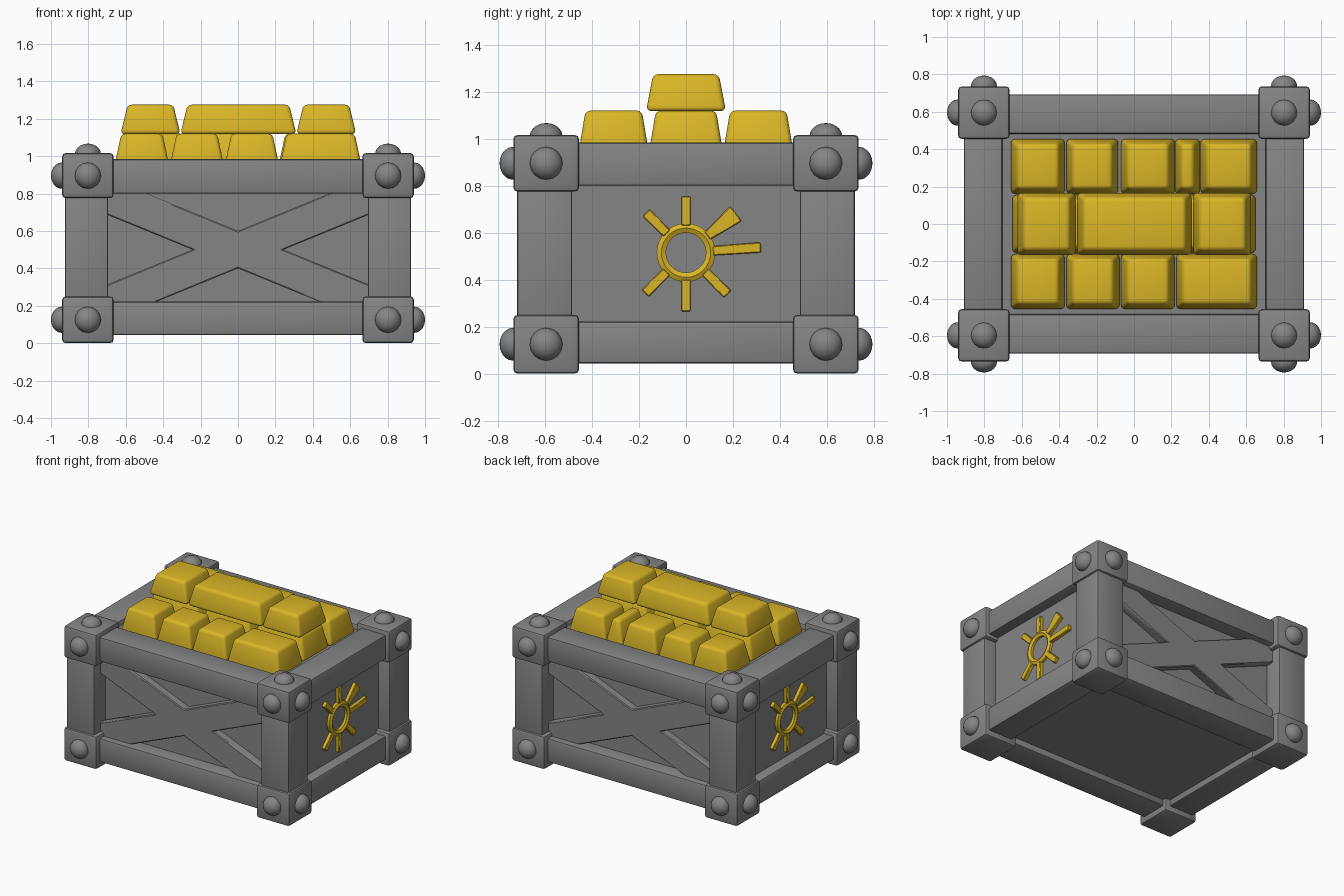
import bpy, bmesh, math
from mathutils import Matrix, Vector

if "Cube" in bpy.data.objects:
    bpy.data.objects.remove(bpy.data.objects["Cube"])


def material(name, color):
    m = bpy.data.materials.new(name)
    m.diffuse_color = (*color, 1)
    m.use_nodes = True
    m.node_tree.nodes["Principled BSDF"].inputs["Base Color"].default_value = m.diffuse_color
    return m


GREY = material("grey_metal", (0.235, 0.235, 0.235))
GOLD = material("gold", (0.70, 0.47, 0.02))


def finish(name, bm, mat, bevel=0.0, segments=2, angle=40):
    """Bevel all sharp edges, shade smooth by angle and link the object."""
    bmesh.ops.recalc_face_normals(bm, faces=bm.faces)
    if bevel:
        edges = [e for e in bm.edges if e.calc_face_angle(0) > 0.5]
        bmesh.ops.bevel(bm, geom=edges, offset=bevel, segments=segments,
                        profile=0.5, affect='EDGES', clamp_overlap=True)
    for f in bm.faces:
        f.smooth = True
    me = bpy.data.meshes.new(name)
    bm.to_mesh(me)
    bm.free()
    me.set_sharp_from_angle(angle=math.radians(angle))
    me.materials.append(mat)
    ob = bpy.data.objects.new(name, me)
    bpy.context.collection.objects.link(ob)
    return ob


def frustum(name, lo, hi, mat, bevel=0.012, taper=(0, 0), segments=2):
    """Box from lo to hi whose top is pulled in by taper on x and y."""
    bm = bmesh.new()
    bmesh.ops.create_cube(bm, size=1)
    for v in bm.verts:
        top = v.co.z > 0
        for i in range(3):
            plus = v.co[i] > 0
            p = hi[i] if plus else lo[i]
            if top and i < 2:
                p += -taper[i] if plus else taper[i]
            v.co[i] = p
    return finish(name, bm, mat, bevel, segments)


def prism(name, points, place, mat, bevel=0.0):
    """Extrude a 2D outline; place(u, v, w) maps it into space, w is 0 or 1."""
    bm = bmesh.new()
    a = [bm.verts.new(place(u, v, 0)) for u, v in points]
    b = [bm.verts.new(place(u, v, 1)) for u, v in points]
    bm.faces.new(a)
    bm.faces.new(b)
    for i in range(len(a)):
        j = (i + 1) % len(a)
        bm.faces.new((a[i], a[j], b[j], b[i]))
    return finish(name, bm, mat, bevel, 1)


def bolt(name, pos, normal):
    """Flattened dome pointing along normal."""
    bm = bmesh.new()
    bmesh.ops.create_uvsphere(bm, u_segments=16, v_segments=10, radius=1)
    rot = Vector((0, 0, 1)).rotation_difference(Vector(normal)).to_matrix().to_4x4()
    bmesh.ops.transform(bm, verts=bm.verts, matrix=Matrix.Translation(pos) @ rot
                        @ Matrix.Diagonal((0.07, 0.07, 0.057, 1)))
    finish(name, bm, GREY, angle=80)


# Crate body: recessed wall panels, floor and the deck under the bars
frustum("crate_body", (-0.83, -0.585, 0.09), (0.83, 0.585, 0.945), GREY, 0)

# Corner posts, corner blocks and bolts
for sx in (-1, 1):
    for sy in (-1, 1):
        cx, cy = sx * 0.81, sy * 0.6025
        frustum("corner_post", (cx - 0.115, cy - 0.1175, 0.1),
                (cx + 0.115, cy + 0.1175, 0.9), GREY)
        for z0, z1 in ((0.0, 0.25), (0.775, 1.016)):
            bx, by, zc = sx * 0.8025, sy * 0.5955, (z0 + z1) / 2
            frustum("corner_block", (bx - 0.1375, by - 0.14, z0),
                    (bx + 0.1375, by + 0.14, z1), GREY, 0.018)
            bolt("side_bolt", (sx * 0.943, by, zc), (sx, 0, 0))
            bolt("face_bolt", (bx, sy * 0.737, zc), (0, sy, 0))
        bolt("top_bolt", (bx, by, 1.01), (0, 0, 1))

# Top and bottom rails on all four sides
for z0, z1 in ((0.043, 0.222), (0.80, 0.984)):
    for s in (-1, 1):
        y = s * 0.587
        frustum("long_rail", (-0.75, y - 0.105, z0), (0.75, y + 0.105, z1), GREY)
        x = s * 0.807
        frustum("short_rail", (x - 0.103, -0.55, z0), (x + 0.103, 0.55, z1), GREY)

# X-shaped braces on front and back
m, h, e = 0.41, 0.1, 0.78
right = [(0, h), (e, h + m * e), (e, m * e - h), (h / m, 0),
         (e, h - m * e), (e, -h - m * e), (0, -h)]
cross = right + [(-u, v) for u, v in reversed(right[1:-1])]
for s in (-1, 1):
    prism("cross_brace", cross,
          lambda u, v, w: (u, s * (0.56 + 0.085 * w), 0.5 + v), GREY, 0.006)

# Sun emblem on both short sides: a ring and tapered rays
RAYS = [(90, 0.24, 0.02), (135, 0.24, 0.021), (225, 0.245, 0.021),
        (270, 0.25, 0.02), (315, 0.25, 0.022), (4, 0.32, 0.022),
        (38, 0.27, 0.04)]  # angle, reach, half width at the tip
for s in (-1, 1):
    def place(u, v, w):
        return (s * (0.82 + 0.035 * w), s * u, 0.515 + v)

    bm = bmesh.new()
    n = 32
    rows = []
    for r, w in ((0.125, 0), (0.125, 0.8), (0.105, 1.1), (0.085, 0.8), (0.085, 0)):
        rows.append([bm.verts.new(place(r * math.cos(math.tau * i / n),
                                        r * math.sin(math.tau * i / n), w))
                     for i in range(n)])
    for k in range(5):
        a, b = rows[k], rows[(k + 1) % 5]
        for i in range(n):
            j = (i + 1) % n
            bm.faces.new((a[i], a[j], b[j], b[i]))
    finish("sun_ring", bm, GOLD)

    for deg, reach, half in RAYS:
        c, d = math.cos(math.radians(deg)), math.sin(math.radians(deg))
        outline = [(0.115, -0.02), (reach, -half), (reach, half), (0.115, 0.02)]
        prism("sun_ray", [(p * c - q * d, p * d + q * c) for p, q in outline],
              place, GOLD, 0.004)

# Gold bars: (y range, bottom, top, x ranges) for each row
LAYERS = [
    ((-0.458, -0.158), 0.94, 1.12,
     [(-0.662, -0.366), (-0.366, -0.073), (-0.073, 0.222), (0.222, 0.662)]),
    ((-0.158, 0.158), 0.94, 1.12,
     [(-0.655, -0.215), (-0.215, 0.215), (0.215, 0.655)]),
    ((0.158, 0.458), 0.94, 1.12,
     [(-0.662, -0.366), (-0.366, -0.08), (-0.073, 0.222),
      (0.215, 0.357), (0.352, 0.662)]),
    ((-0.17, 0.17), 1.118, 1.275,
     [(-0.628, -0.308), (-0.308, 0.312), (0.312, 0.632)]),
]
for (y0, y1), z0, z1, spans in LAYERS:
    for x0, x1 in spans:
        frustum("gold_bar", (x0, y0, z0), (x1, y1, z1), GOLD, 0.022,
                (0.038, 0.03), 3)
